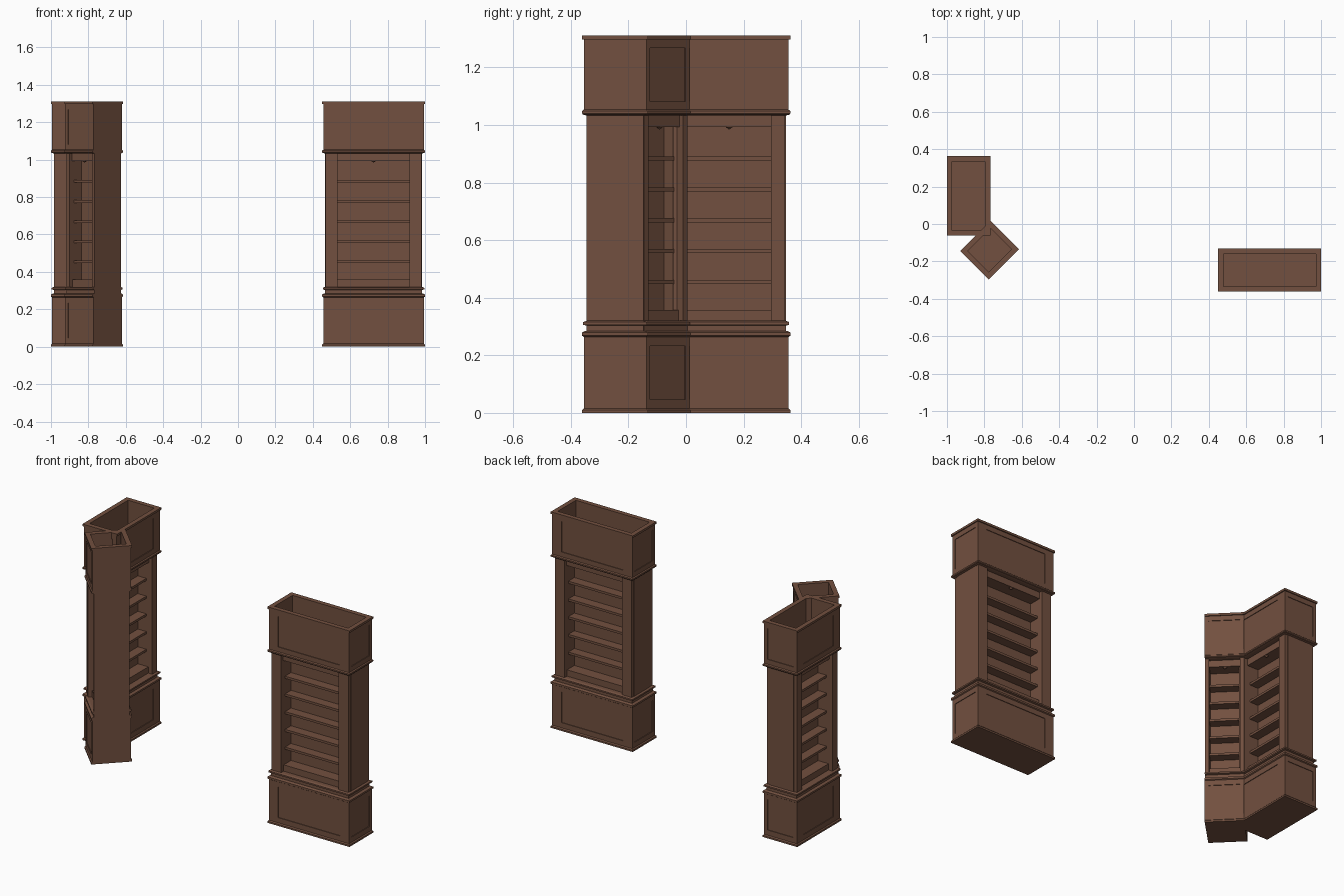
import bpy, bmesh, math
from mathutils import Matrix, Vector

if "Cube" in bpy.data.objects:
    bpy.data.objects.remove(bpy.data.objects["Cube"])

wood = bpy.data.materials.new("brown_wood")
wood.diffuse_color = (0.168, 0.080, 0.050, 1)
wood.use_nodes = True
wood.node_tree.nodes["Principled BSDF"].inputs["Base Color"].default_value = wood.diffuse_color


def finish(bm, name, mat):
    """Turn a bmesh into a placed, named object."""
    bmesh.ops.recalc_face_normals(bm, faces=bm.faces)
    me = bpy.data.meshes.new(name)
    bm.to_mesh(me)
    bm.free()
    me.materials.append(wood)
    ob = bpy.data.objects.new(name, me)
    ob.matrix_world = mat
    bpy.context.collection.objects.link(ob)
    return ob


def box(bm, x0, x1, y0, y1, z0, z1):
    m = Matrix.Translation(((x0 + x1) / 2, (y0 + y1) / 2, (z0 + z1) / 2)) @ \
        Matrix.Diagonal((x1 - x0, y1 - y0, z1 - z0, 1))
    return bmesh.ops.create_cube(bm, size=1, matrix=m)["verts"]


def moulding(name, mat, profile, hx, hy, sx):
    """Rectangular rings lofted through (height, offset) pairs."""
    bm = bmesh.new()
    rings = []
    for z, o in profile:
        x, y = hx + o * sx, hy + o
        rings.append([bm.verts.new(c) for c in
                      ((-x, -y, z), (x, -y, z), (x, y, z), (-x, y, z))])
    for a, b in zip(rings, rings[1:]):
        for i in range(4):
            j = (i + 1) % 4
            bm.faces.new((a[i], a[j], b[j], b[i]))
    bm.faces.new(rings[0][::-1])
    bm.faces.new(rings[-1])
    finish(bm, name, mat)


def sink(bm, face, place, depth):
    """Inset a face to the placed outline and push it inward."""
    n = face.normal.copy()
    bmesh.ops.inset_individual(bm, faces=[face], thickness=0.002)
    for v in face.verts:
        v.co = place(v.co)
    new = bmesh.ops.extrude_discrete_faces(bm, faces=[face])["faces"][0]
    for v in new.verts:
        v.co -= n * depth


def panelled_box(name, mat, hx, hy, z0, z1, inset_front, side_panels, well):
    bm = bmesh.new()
    box(bm, -hx, hx, -hy, hy, z0, z1)
    bm.normal_update()
    zc, pz = (z0 + z1) / 2, 0.093
    sg = lambda v: math.copysign(1, v)
    for f in list(bm.faces):
        n = f.normal.copy()
        if abs(n.y) > 0.9:
            sink(bm, f, lambda c: Vector((sg(c.x) * (hx - inset_front), c.y,
                                          zc + sg(c.z - zc) * pz)), 0.004)
        elif abs(n.x) > 0.9 and side_panels:
            sink(bm, f, lambda c: Vector((c.x, sg(c.y) * (hy - 0.022),
                                          zc + sg(c.z - zc) * pz)), 0.004)
        elif n.z > 0.9 and well:
            sink(bm, f, lambda c: Vector((sg(c.x) * (hx - 0.022),
                                          sg(c.y) * (hy - 0.022), c.z)), well)
    finish(bm, name, mat)


def bookcase(tag, x, y, angle, hx, hy, wi, panel, sx):
    """hx, hy: half size; wi: half opening; sx: 1 if mouldings wrap the ends."""
    mat = Matrix.Translation((x, y, 0)) @ Matrix.Rotation(math.radians(angle), 4, 'Z')
    bx, by = hx - 0.006 * sx, hy - 0.006
    mx, my = hx - 0.015 * sx, hy - 0.015

    # plinth, base, waist
    moulding(tag + "_foot_moulding", mat,
             [(0, 0), (0.010, 0), (0.016, -0.006)], hx, hy, sx)
    panelled_box(tag + "_base", mat, bx, by, 0.016, 0.264, panel, sx, 0)
    moulding(tag + "_waist_moulding", mat,
             [(0.264, -0.006), (0.268, 0), (0.279, 0), (0.283, -0.007),
              (0.285, -0.015), (0.303, -0.015), (0.306, -0.004),
              (0.315, -0.004), (0.320, -0.015)], hx, hy, sx)

    # end walls and pilasters
    bm = bmesh.new()
    for s in (-1, 1):
        a, b = sorted((s * wi, s * mx))
        box(bm, a, b, -my + 0.02, my - 0.02, 0.32, 1.033)
    finish(bm, tag + "_end_walls", mat)
    bm = bmesh.new()
    for s in (-1, 1):
        for t in (-1, 1):
            a, b = sorted((s * wi, s * (mx - 0.003 * sx)))
            c, d = sorted((t * (my - 0.02), t * my))
            box(bm, a, b, c, d, 0.32, 1.033)
    finish(bm, tag + "_pilasters", mat)

    # middle panel, shelves, sill and lintel
    bm = bmesh.new()
    box(bm, -wi, wi, -0.005, 0.005, 0.358, 0.993)
    finish(bm, tag + "_middle_panel", mat)
    bm = bmesh.new()
    for i in range(5):
        z = 0.461 + i * 0.1075
        for t in (-1, 1):
            c, d = sorted((t * 0.005, t * 0.062))
            box(bm, -wi, wi, c, d, z - 0.014, z)
    finish(bm, tag + "_shelves", mat)
    bm = bmesh.new()
    box(bm, -wi, wi, -0.075, 0.075, 0.32, 0.358)
    box(bm, -wi, wi, -0.08, 0.08, 0.993, 1.033)
    finish(bm, tag + "_sill_and_lintel", mat)

    # small pointed drops under the lintel
    bm = bmesh.new()
    for t in (-1, 1):
        bmesh.ops.create_cone(bm, cap_ends=True, segments=8, radius1=0.0005,
                              radius2=0.012, depth=0.009,
                              matrix=Matrix.Translation((0, t * 0.068, 0.9885)))
    finish(bm, tag + "_lintel_drops", mat)

    # cornice, open-topped upper box and rim
    moulding(tag + "_cornice", mat,
             [(1.033, -0.015), (1.036, -0.003), (1.040, 0), (1.048, 0),
              (1.053, -0.006)], hx, hy, sx)
    panelled_box(tag + "_upper_box", mat, bx, by, 1.053, 1.297, panel, sx, 0.236)
    bm = bmesh.new()
    t = 0.028
    for s in (-1, 1):
        c, d = sorted((s * hy, s * (hy - t)))
        box(bm, -hx, hx, c, d, 1.297, 1.31)
        c, d = sorted((s * hx, s * (hx - t)))
        box(bm, c, d, -hy + t, hy - t, 1.297, 1.31)
    finish(bm, tag + "_rim", mat)


bookcase("right_case", 0.725, -0.2465, 0, 0.275, 0.1145, 0.193, 0.062, 1)
bookcase("left_case", -0.884, 0.15, 90, 0.2125, 0.116, 0.146, 0.062, 1)
bookcase("corner_case", -0.772, -0.14, -45, 0.107, 0.114, 0.085, 0.02, 0)
